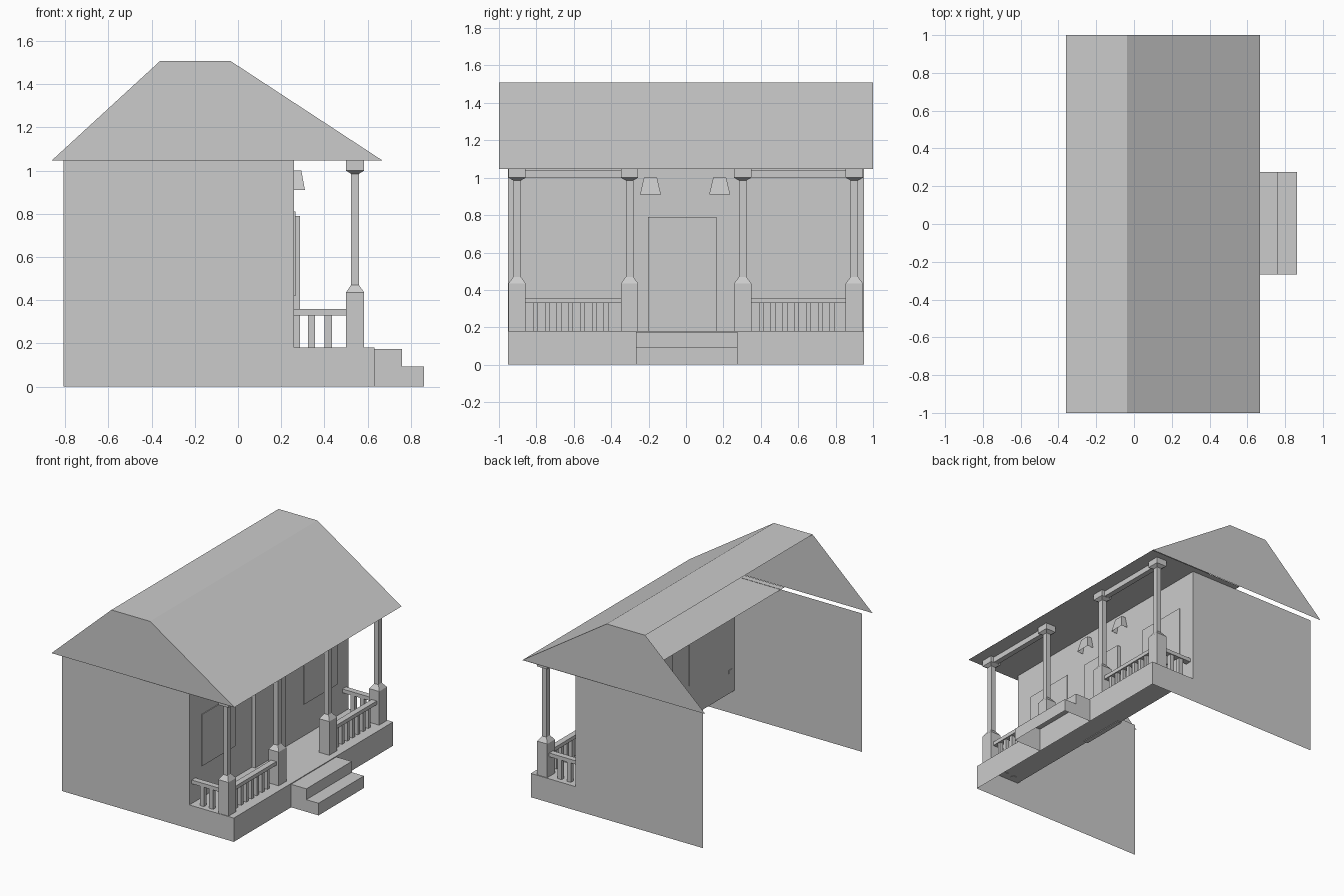
import bpy, bmesh

if "Cube" in bpy.data.objects:
    bpy.data.objects.remove(bpy.data.objects["Cube"])

def make(name, verts, faces):
    me = bpy.data.meshes.new(name)
    me.from_pydata(verts, [], faces)
    me.update()
    ob = bpy.data.objects.new(name, me)
    bpy.context.collection.objects.link(ob)
    return ob

def box(name, x, y, z):
    bm = bmesh.new()
    bmesh.ops.create_cube(bm, size=1)
    for v in bm.verts:
        v.co = [(r[0] + r[1]) / 2 + c * (r[1] - r[0]) for c, r in zip(v.co, (x, y, z))]
    me = bpy.data.meshes.new(name)
    bm.to_mesh(me)
    bm.free()
    ob = bpy.data.objects.new(name, me)
    bpy.context.collection.objects.link(ob)
    return ob

def strip(name, profile, y0, y1):
    """Open sheet: an xz profile swept along y."""
    n = len(profile)
    verts = [(x, y, z) for y in (y0, y1) for x, z in profile]
    return make(name, verts, [(i, i + 1, n + i + 1, n + i) for i in range(n - 1)])

def panel(name, profile, y):
    """Flat sheet in the xz plane, facing away from the centre."""
    pts = [(x, y, z) for x, z in profile]
    order = list(range(len(pts)))
    return make(name, pts, [order if y < 0 else order[::-1]])

def loft(name, rings, cap=True):
    """Stack of rectangles (x0, x1, y0, y1, z)."""
    verts, faces = [], []
    for x0, x1, y0, y1, z in rings:
        verts += [(x0, y0, z), (x1, y0, z), (x1, y1, z), (x0, y1, z)]
    for r in range(len(rings) - 1):
        a = 4 * r
        faces += [(a + i, a + (i + 1) % 4, a + 4 + (i + 1) % 4, a + 4 + i) for i in range(4)]
    n = len(verts)
    faces.append((n - 4, n - 3, n - 2, n - 1))
    if cap:
        faces.append((3, 2, 1, 0))
    return make(name, verts, faces)

EAVE, WALL_X, BASE_X, FLOOR = 1.047, 0.26, 0.632, 0.18

# Roof: open at the back, flat ridge, long front slope, partial soffit
strip("roof", [(0.668, EAVE), (-0.036, 1.508), (-0.36, 1.508)], 1, -1)
strip("soffit", [(-0.125, EAVE - 0.002), (0.668, EAVE - 0.002)], 1, -1)
for y in (-1, 1):
    panel("gable", [(-0.862, EAVE), (0.668, EAVE), (-0.036, 1.508), (-0.36, 1.508)], y)

# Walls and open-bottomed porch base
for y in (-0.953, 0.953):
    panel("side_wall", [(-0.808, 0), (BASE_X, 0), (BASE_X, FLOOR), (WALL_X, FLOOR),
                        (WALL_X, EAVE), (-0.808, EAVE)], y)
strip("front_wall", [(WALL_X, FLOOR), (WALL_X, EAVE)], -0.953, 0.953)
strip("porch_base", [(BASE_X, 0), (BASE_X, FLOOR), (WALL_X, FLOOR)], -0.953, 0.953)

# Steps
steps = [(BASE_X, 0), (0.862, 0), (0.862, 0.092), (0.76, 0.092), (0.76, 0.174), (BASE_X, 0.174)]
strip("steps", steps[1:], -0.268, 0.275)
for y in (-0.268, 0.275):
    panel("step_side", steps, y)

# Door and windows
box("door", (0.252, 0.287), (-0.203, 0.162), (0.175, 0.79))
for s in (-1, 1):
    box("window", (0.256, 0.266), (s * 0.61 - 0.2, s * 0.61 + 0.2), (0.42, 0.81))

# Lamps, open underneath
for y in (-0.19, 0.18):
    loft("lamp", [(WALL_X, 0.31, y - 0.056, y + 0.056, 0.91),
                  (WALL_X, 0.293, y - 0.035, y + 0.035, 1.0)], cap=False)

# Posts: wide foot, slim shaft, small capital
PX = 0.542
for y in (-0.903, -0.302, 0.303, 0.9):
    rings = [(0.046, FLOOR), (0.046, 0.435), (0.02, 0.47), (0.02, 0.985), (0.046, 1.0), (0.046, EAVE)]
    loft("post", [(PX - h * 0.92, PX + h * 0.92, y - h, y + h, z) for h, z in rings])

# Beams, rails and balusters
for y0 in (-0.858, 0.35):
    span = (y0, y0 + 0.51)
    box("beam", (PX - 0.02, PX + 0.02), span, (1.0, 1.04))
    box("front_rail", (PX - 0.022, PX + 0.022), span, (0.33, 0.358))
    for i in range(7):
        c = y0 + 0.053 + 0.063 * i
        box("front_baluster", (PX - 0.013, PX + 0.013), (c - 0.013, c + 0.013), (FLOOR, 0.33))
for y in (-0.903, 0.9):
    box("side_rail", (0.256, 0.502), (y - 0.022, y + 0.022), (0.33, 0.358))
    for x in (0.34, 0.418):
        box("side_baluster", (x - 0.017, x + 0.017), (y - 0.015, y + 0.015), (0.177, 0.33))
